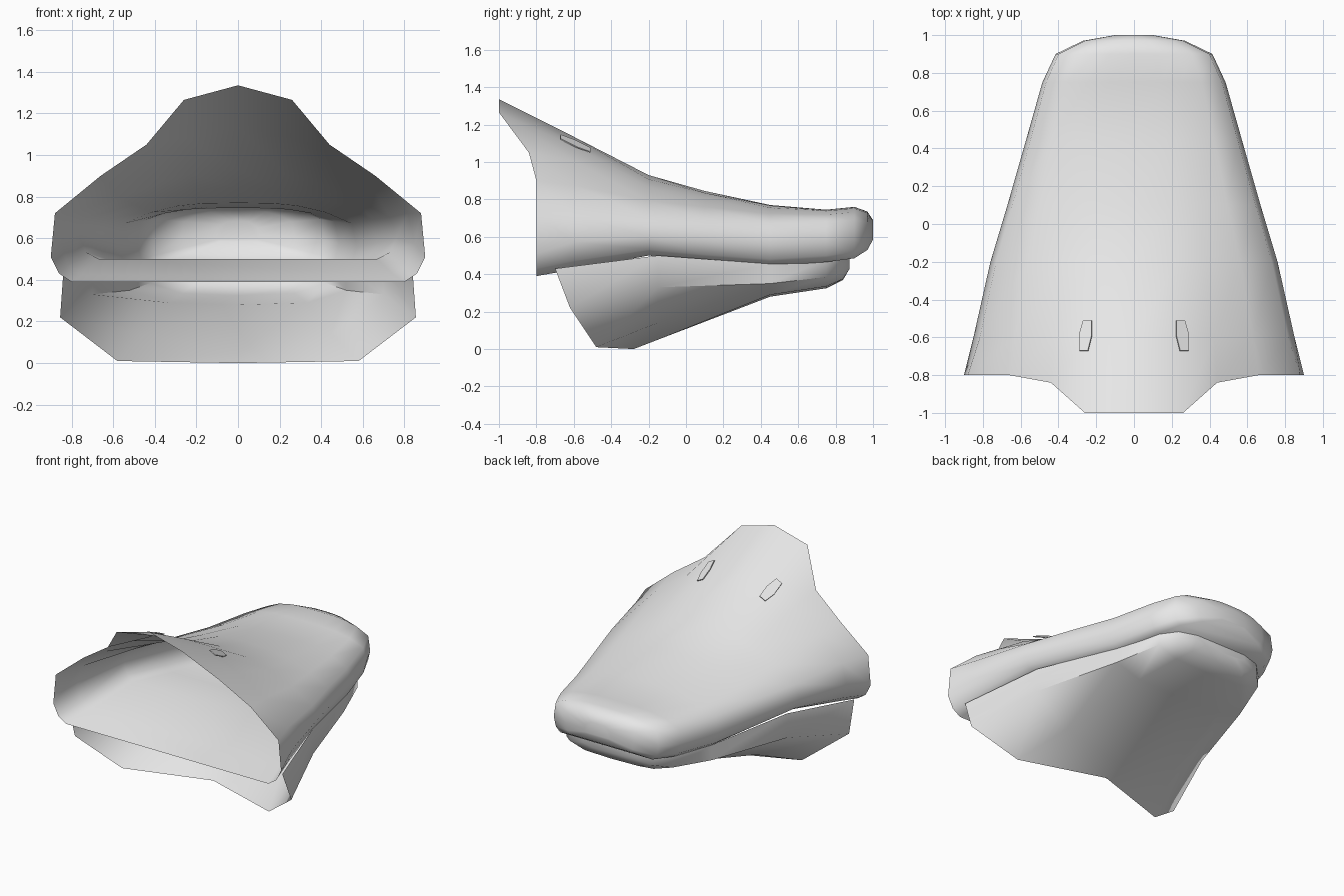
import bpy, bmesh, math

cube = bpy.data.objects.get("Cube")
if cube:
    bpy.data.objects.remove(cube, do_unlink=True)

grey = bpy.data.materials.new("light_grey")
grey.use_nodes = True
colour = (0.8, 0.8, 0.8, 1)
grey.diffuse_color = colour
grey.node_tree.nodes["Principled BSDF"].inputs["Base Color"].default_value = colour


def finish(name, bm):
    """Turn a bmesh into a smooth shaded object."""
    bmesh.ops.recalc_face_normals(bm, faces=bm.faces)
    mesh = bpy.data.meshes.new(name)
    bm.to_mesh(mesh)
    bm.free()
    mesh.materials.append(grey)
    obj = bpy.data.objects.new(name, mesh)
    bpy.context.collection.objects.link(obj)
    bpy.ops.object.select_all(action='DESELECT')
    obj.select_set(True)
    bpy.context.view_layer.objects.active = obj
    bpy.ops.object.shade_smooth_by_angle(angle=math.radians(60))
    return obj


def loft(name, halves, closed):
    """Skin mirrored half sections (centre point first) and cap the tip."""
    bm = bmesh.new()
    rings = []
    for half in halves:
        full = [(-x, y, z) for x, y, z in reversed(half[1:])] + half
        rings.append([bm.verts.new(p) for p in full])
    count = len(rings[0])
    for a, b in zip(rings, rings[1:]):
        for i in range(count if closed else count - 1):
            j = (i + 1) % count
            bm.faces.new((a[i], a[j], b[j], b[i]))
    bm.faces.new(rings[-1])
    return finish(name, bm)


# Upper bill: crown falls to a rounded lip, flat palate closes it below
def upper_section(y, width, crown, shoulder, bottom, power):
    top = [(u * width, y, crown - (crown - shoulder) * (u / 0.96) ** power)
           for u in (0, 0.3, 0.5, 0.74, 0.96)]
    lip = [(u * width, y, shoulder - (shoulder - bottom) * t)
           for u, t in ((1, 0.5), (0.96, 0.84), (0.88, 1))]
    return top + lip


rear_edge = [(0, -1, 1.335), (.26, -1, 1.265), (.44, -.84, 1.05), (.66, -.8, .9),
             (.88, -.8, .72), (.9, -.8, .51), (.86, -.8, .43), (.8, -.8, .39)]
upper_stations = [
    (-.6, .85, 1.135, .72, .425, 1.8),
    (-.2, .76, .93, .7, .5, 2),
    (.1, .67, .845, .69, .47, 2.3),
    (.45, .57, .77, .67, .445, 3),
    (.75, .485, .745, .68, .465, 3.5),
    (.9, .415, .76, .69, .485, 3.5),
    (.97, .27, .735, .68, .53, 3),
    (1, .1, .69, .65, .585, 2),
]
loft("upper_bill", [rear_edge] + [upper_section(*s) for s in upper_stations], True)

# Lower bill: open trough with a notched rear edge
jaw_edge = [(0, -.28, 0), (.58, -.48, .01), (.855, -.62, .22), (.84, -.7, .43)]


def lower_section(y, width, keel, bilge, side, rim):
    return [(0, y, keel), (width * 0.64, y, bilge), (width, y, side),
            (width * 0.99, y, rim)]


lower_stations = [
    (-.15, .7, .05, .14, .33, .5),
    (.45, .52, .28, .29, .35, .455),
    (.75, .42, .325, .335, .385, .48),
    (.84, .33, .37, .375, .41, .49),
    (.875, .2, .43, .43, .445, .49),
]
loft("lower_bill", [jaw_edge] + [lower_section(*s) for s in lower_stations], False)

# Nostrils: slanted six-sided plates on the crown
outline = [(.225, -.51), (.27, -.51), (.29, -.58), (.29, -.67), (.245, -.67), (.225, -.59)]
for name, side in (("left_nostril", 1), ("right_nostril", -1)):
    bm = bmesh.new()
    ring = [bm.verts.new((side * x, y, 1.1 - (x - .26) * .5 - (y + .59) * .5))
            for x, y in outline]
    face = bm.faces.new(ring if side < 0 else ring[::-1])
    face.normal_update()
    if face.normal.z < 0:
        face.normal_flip()
    bmesh.ops.solidify(bm, geom=[face], thickness=0.006)
    finish(name, bm)
